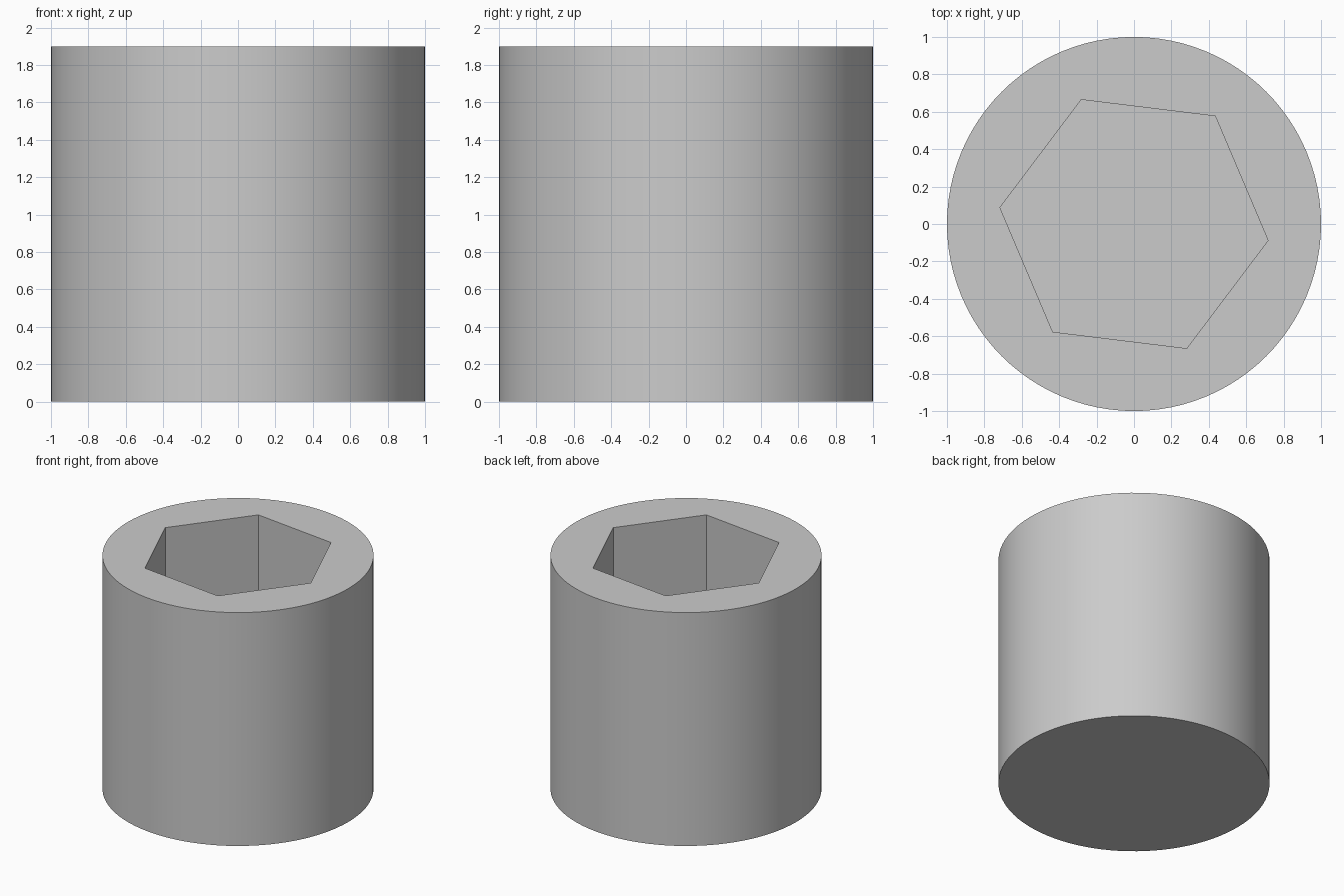
import bpy
import bmesh
from math import cos, sin, radians, tau

cube = bpy.data.objects.get("Cube")
if cube:
    bpy.data.objects.remove(cube, do_unlink=True)

RADIUS, HEIGHT, SIDES = 1.0, 1.9, 96
HEX_RADIUS, HEX_TURN, FLOOR = 0.722, radians(-7), 0.4

grey = bpy.data.materials.new("light_grey")
grey.use_nodes = True
color = (0.6, 0.6, 0.6, 1)
grey.diffuse_color = color
grey.node_tree.nodes["Principled BSDF"].inputs["Base Color"].default_value = color

bm = bmesh.new()


def ring(radius, z, count, turn=0):
    """Closed ring of vertices at one height."""
    return [bm.verts.new((radius * cos(turn + tau * i / count),
                          radius * sin(turn + tau * i / count), z))
            for i in range(count)]


def wall(lower, upper):
    """Quads joining two rings, facing outward."""
    n = len(lower)
    for i in range(n):
        j = (i + 1) % n
        bm.faces.new((lower[i], lower[j], upper[j], upper[i]))


# Round outer body with closed base
base = ring(RADIUS, 0, SIDES)
rim = ring(RADIUS, HEIGHT, SIDES)
wall(base, rim)
bm.faces.new(base[::-1])

# Blind hexagonal socket
mouth = ring(HEX_RADIUS, HEIGHT, 6, HEX_TURN)
socket_floor = ring(HEX_RADIUS, FLOOR, 6, HEX_TURN)
wall(mouth, socket_floor)
bm.faces.new(socket_floor)

# Flat top between the round rim and the hexagonal mouth
step = SIDES // 6
for k in range(6):
    a, b = mouth[k], mouth[(k + 1) % 6]
    arc = [rim[(k * step + i) % SIDES] for i in range(step + 1)]
    bm.faces.new([a] + arc + [b])

bmesh.ops.recalc_face_normals(bm, faces=bm.faces)
mesh = bpy.data.meshes.new("socket_body")
bm.to_mesh(mesh)
bm.free()
mesh.materials.append(grey)

body = bpy.data.objects.new("socket_body", mesh)
bpy.context.collection.objects.link(body)
bpy.ops.object.select_all(action="DESELECT")
body.select_set(True)
bpy.context.view_layer.objects.active = body
bpy.ops.object.shade_smooth_by_angle(angle=radians(30))
